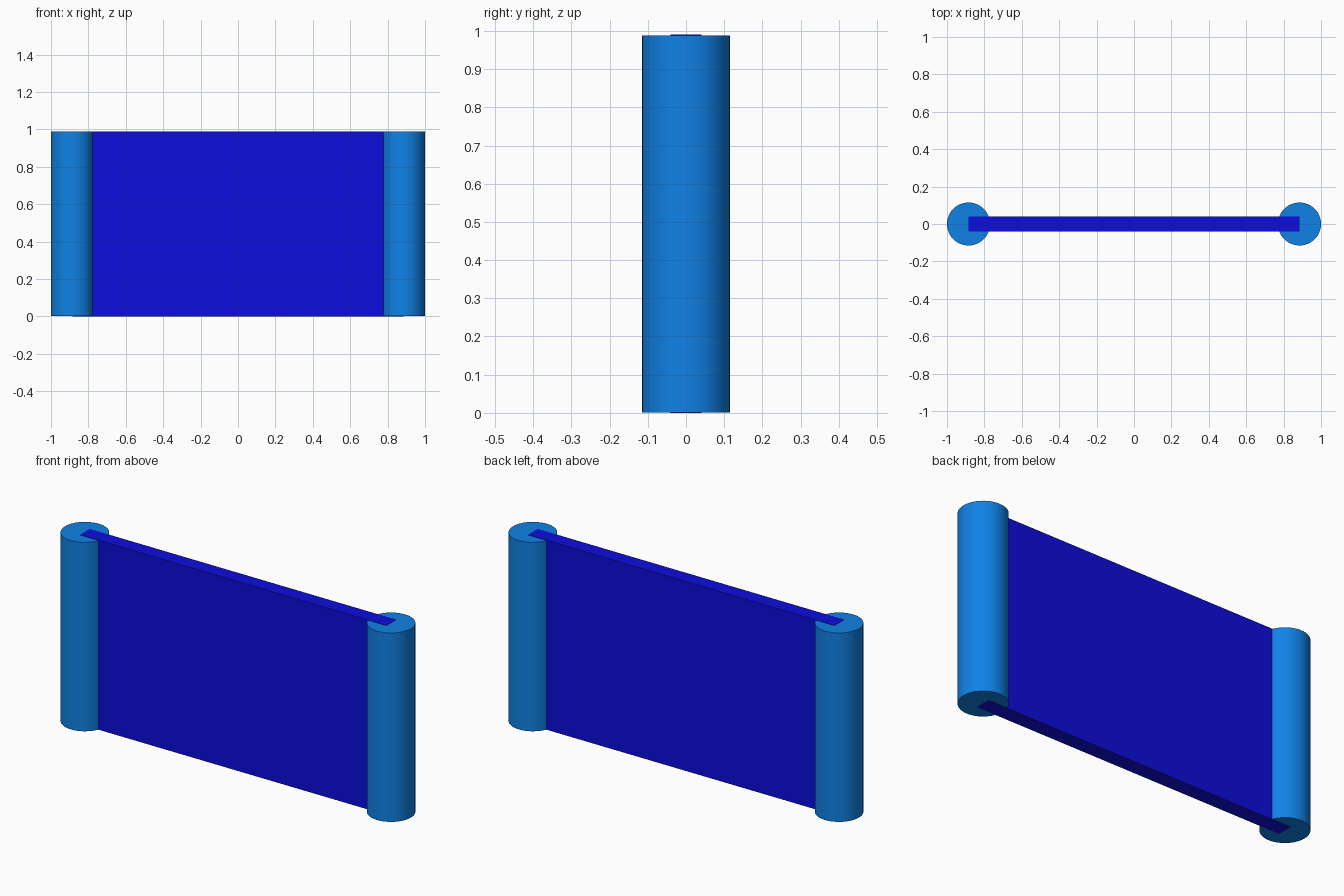
import bpy
import math

if "Cube" in bpy.data.objects:
    bpy.data.objects.remove(bpy.data.objects["Cube"])


def material(name, color):
    m = bpy.data.materials.new(name)
    m.diffuse_color = (*color, 1.0)
    m.use_nodes = True
    m.node_tree.nodes["Principled BSDF"].inputs["Base Color"].default_value = m.diffuse_color
    return m


light_blue = material("light_blue", (0.005, 0.223, 0.79))
deep_blue = material("deep_blue", (0.004, 0.004, 0.72))

HEIGHT = 0.99
RADIUS = 0.115
POST_X = 1.0 - RADIUS
LIP = 0.0015  # the panel ends sit just proud of the post caps

# Round end posts
for side, name in ((-1, "left_post"), (1, "right_post")):
    bpy.ops.mesh.primitive_cylinder_add(
        vertices=48, radius=RADIUS, depth=HEIGHT - 2 * LIP,
        location=(side * POST_X, 0, HEIGHT / 2))
    post = bpy.context.object
    post.name = name
    post.data.materials.append(light_blue)
    bpy.ops.object.shade_smooth_by_angle(angle=math.radians(30))

# Flat panel running between the post centres
bpy.ops.mesh.primitive_cube_add(size=1, location=(0, 0, HEIGHT / 2))
panel = bpy.context.object
panel.name = "panel"
panel.scale = (2 * POST_X, 0.08, HEIGHT)
bpy.ops.object.transform_apply(location=False, rotation=False, scale=True)
panel.data.materials.append(deep_blue)
